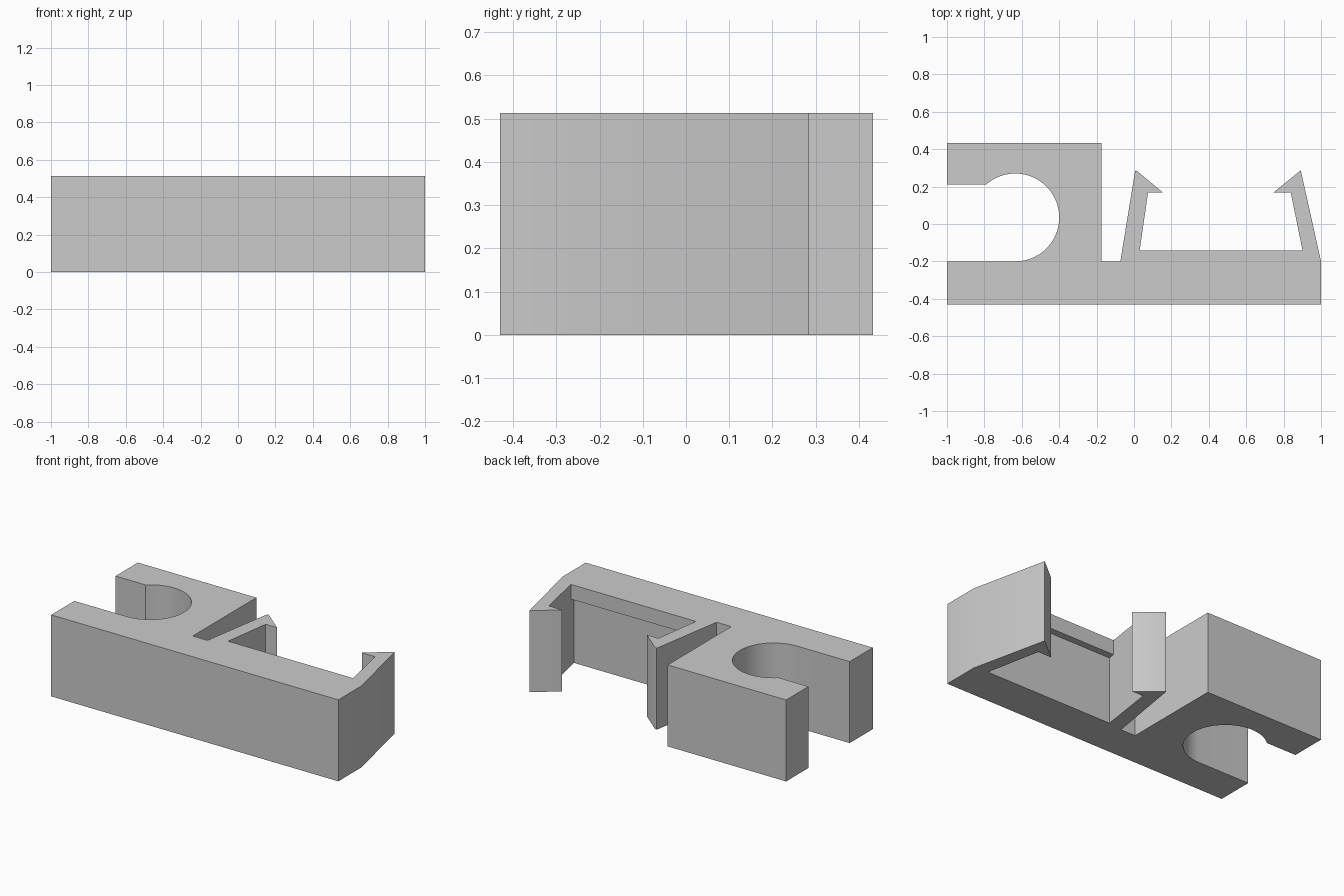
import bpy, bmesh, math

cube = bpy.data.objects.get("Cube")
if cube:
    bpy.data.objects.remove(cube, do_unlink=True)

HEIGHT = 0.513
LIP_BASE = 0.42

grey = bpy.data.materials.new("light grey plastic")
grey.use_nodes = True
colour = (0.6, 0.6, 0.6, 1)
grey.diffuse_color = colour
grey.node_tree.nodes["Principled BSDF"].inputs["Base Color"].default_value = colour


def extrude_profile(name, points, z0, z1):
    """Extrude a counter-clockwise outline from z0 up to z1."""
    bm = bmesh.new()
    base = bm.faces.new([bm.verts.new((x, y, z0)) for x, y in points])
    top = bmesh.ops.extrude_face_region(bm, geom=[base], use_keep_orig=True)["geom"]
    bmesh.ops.translate(bm, vec=(0, 0, z1 - z0),
                        verts=[g for g in top if isinstance(g, bmesh.types.BMVert)])
    bmesh.ops.recalc_face_normals(bm, faces=bm.faces)
    mesh = bpy.data.meshes.new(name)
    bm.to_mesh(mesh)
    bm.free()
    mesh.materials.append(grey)
    obj = bpy.data.objects.new(name, mesh)
    bpy.context.collection.objects.link(obj)
    bpy.ops.object.select_all(action="DESELECT")
    obj.select_set(True)
    bpy.context.view_layer.objects.active = obj
    bpy.ops.object.shade_smooth_by_angle(angle=math.radians(30))
    return obj


# Round rod socket, open towards -x, with an overhanging upper jaw
cx, cy, r = -0.635, 0.035, 0.235
jaw_y = 0.21
end = math.pi - math.asin((jaw_y - cy) / r)
start = -math.pi / 2
steps = 40
socket = []
for i in range(steps + 1):
    a = end + (start - end) * i / steps
    socket.append((cx + r * math.cos(a), cy + r * math.sin(a)))

# Base bar, two barbed snap arms and the socket block in one outline
right_arm = [(1, -0.2), (0.892, 0.285), (0.885, 0.282), (0.745, 0.168),
             (0.838, 0.168), (0.91, -0.185)]
left_arm = [(0.024, -0.185), (0.075, 0.168), (0.155, 0.168), (0.018, 0.282),
            (0.006, 0.285), (-0.073, -0.2)]
block = [(-0.175, -0.2), (-0.175, 0.432), (-1, 0.432), (-1, jaw_y)]
outline = [(-1, -0.43), (1, -0.43)] + right_arm + left_arm + block + socket + [(-1, -0.2)]
extrude_profile("clip_body", outline, 0, HEIGHT)

# Narrow lip along the top of the recess between the arms
lip = [(0.024, -0.185), (0.91, -0.185), (0.901, -0.142), (0.03, -0.142)]
extrude_profile("recess_lip", lip, LIP_BASE, HEIGHT)
